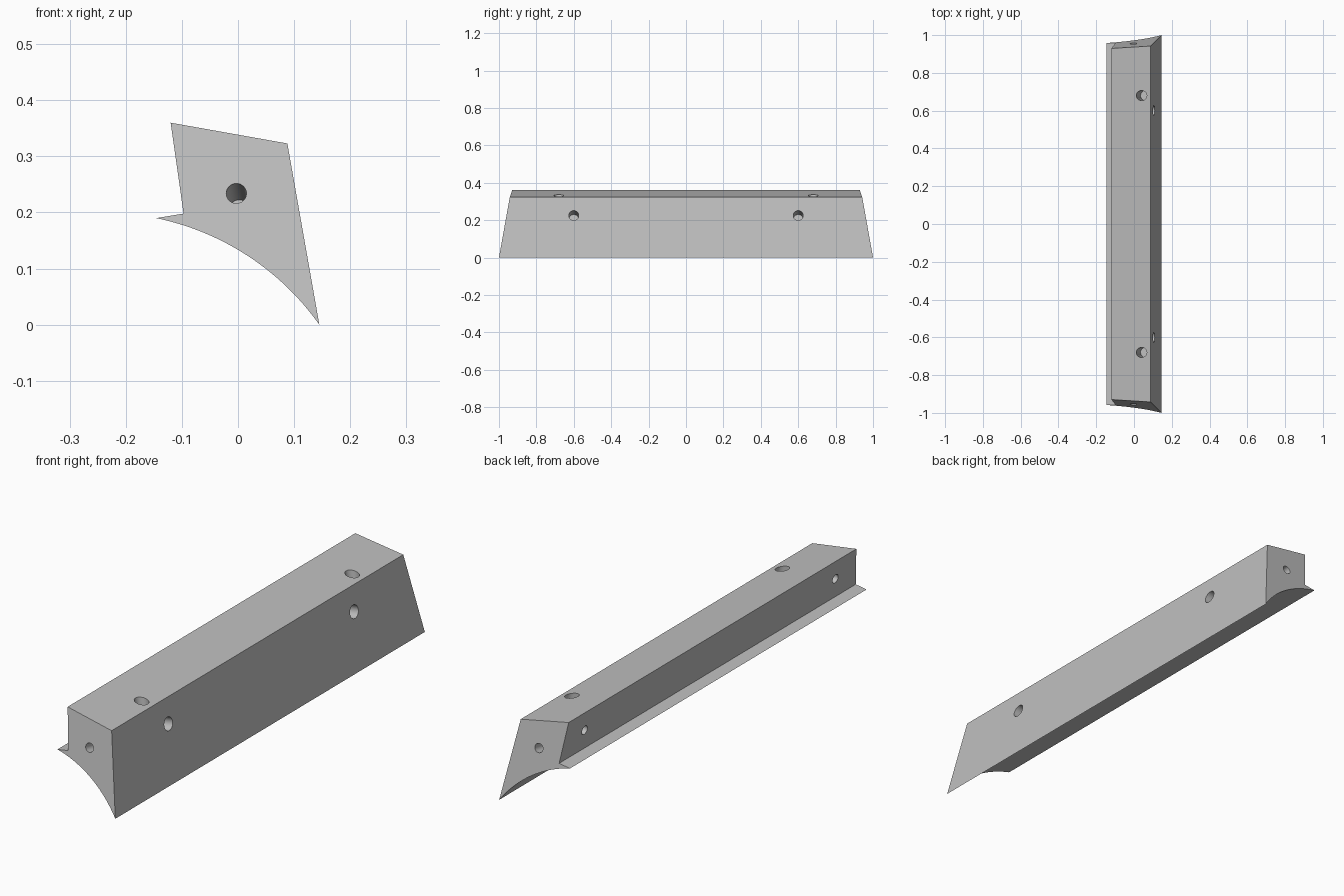
import bpy, bmesh, math
from mathutils import Vector

cube = bpy.data.objects.get("Cube")
if cube:
    bpy.data.objects.remove(cube, do_unlink=True)

grey = bpy.data.materials.new("plain grey")
grey.use_nodes = True
colour = (0.52, 0.52, 0.52, 1)
grey.diffuse_color = colour
grey.node_tree.nodes["Principled BSDF"].inputs["Base Color"].default_value = colour

TILT = math.radians(10)
UP = Vector((-math.sin(TILT), 0, math.cos(TILT)))      # the section leans by TILT
SIDE = Vector((math.cos(TILT), 0, math.sin(TILT)))


def arc(a, b, sagitta, steps):
    """Points from a to b on a circular arc bulging to the upper right."""
    a, b = Vector(a), Vector(b)
    half = (b - a).length / 2
    radius = (half ** 2 + sagitta ** 2) / (2 * sagitta)
    along = (b - a).normalized()
    out = Vector((-along.y, along.x))
    if out.y < 0:
        out = -out
    centre = (a + b) / 2 + out * (sagitta - radius)
    span = math.asin(half / radius)
    angles = [span * (2 * i / steps - 1) for i in range(steps + 1)]
    return [centre + radius * (along * math.sin(t) + out * math.cos(t)) for t in angles]


def end_y(x, z):
    """Half length of the bar, following the slanted end cut."""
    return 0.9956 - math.tan(TILT) * (UP.x * x + UP.z * z)


def new_object(name, bm):
    bmesh.ops.recalc_face_normals(bm, faces=bm.faces)
    mesh = bpy.data.meshes.new(name)
    bm.to_mesh(mesh)
    bm.free()
    obj = bpy.data.objects.new(name, mesh)
    bpy.context.collection.objects.link(obj)
    mesh.materials.append(grey)
    return obj


# Bar: lipped section with a concave underside, cut slanted at both ends
section = [(-0.097, 0.198), (-0.12, 0.36), (0.088, 0.323)]
section += [tuple(p) for p in arc((0.145, 0), (-0.146, 0.19), 0.033, 32)]
bm = bmesh.new()
front = [bm.verts.new((x, -end_y(x, z), z)) for x, z in section]
back = [bm.verts.new((x, end_y(x, z), z)) for x, z in section]
bm.faces.new(front)
bm.faces.new(back[::-1])
for i in range(len(section)):
    j = (i + 1) % len(section)
    bm.faces.new((front[i], front[j], back[j], back[i]))
bar = new_object("bar", bm)

# Drilled holes: blind cylinders square to each face
cut = bmesh.new()


def drill(mouth, inward, radius, depth):
    inward = Vector(inward).normalized()
    over = 0.02
    matrix = inward.to_track_quat("Z", "Y").to_matrix().to_4x4()
    matrix.translation = Vector(mouth) + inward * (depth - over) / 2
    bmesh.ops.create_cone(cut, cap_ends=True, segments=32, radius1=radius,
                          radius2=radius, depth=depth + over, matrix=matrix)


for s in (-1, 1):
    drill((0.04, s * 0.68, 0.332), -UP, 0.0265, 0.12)
    drill((0.105, s * 0.6, 0.225), -SIDE, 0.0265, 0.12)
    drill((-0.109, s * 0.81, 0.28), SIDE, 0.018, 0.1)
    end_normal = Vector((0, s, 0)) + UP * math.tan(TILT)
    drill((-0.003, s * end_y(-0.003, 0.234), 0.234), -end_normal, 0.018, 0.17)
drills = new_object("hole_cutters", cut)
drills.hide_render = True

mod = bar.modifiers.new("holes", "BOOLEAN")
mod.operation = "DIFFERENCE"
mod.solver = "EXACT"
mod.object = drills
bpy.ops.object.select_all(action="DESELECT")
bpy.context.view_layer.objects.active = bar
bar.select_set(True)
bpy.ops.object.modifier_apply(modifier=mod.name)
bpy.data.objects.remove(drills, do_unlink=True)
bpy.ops.object.shade_smooth_by_angle(angle=math.radians(30))
